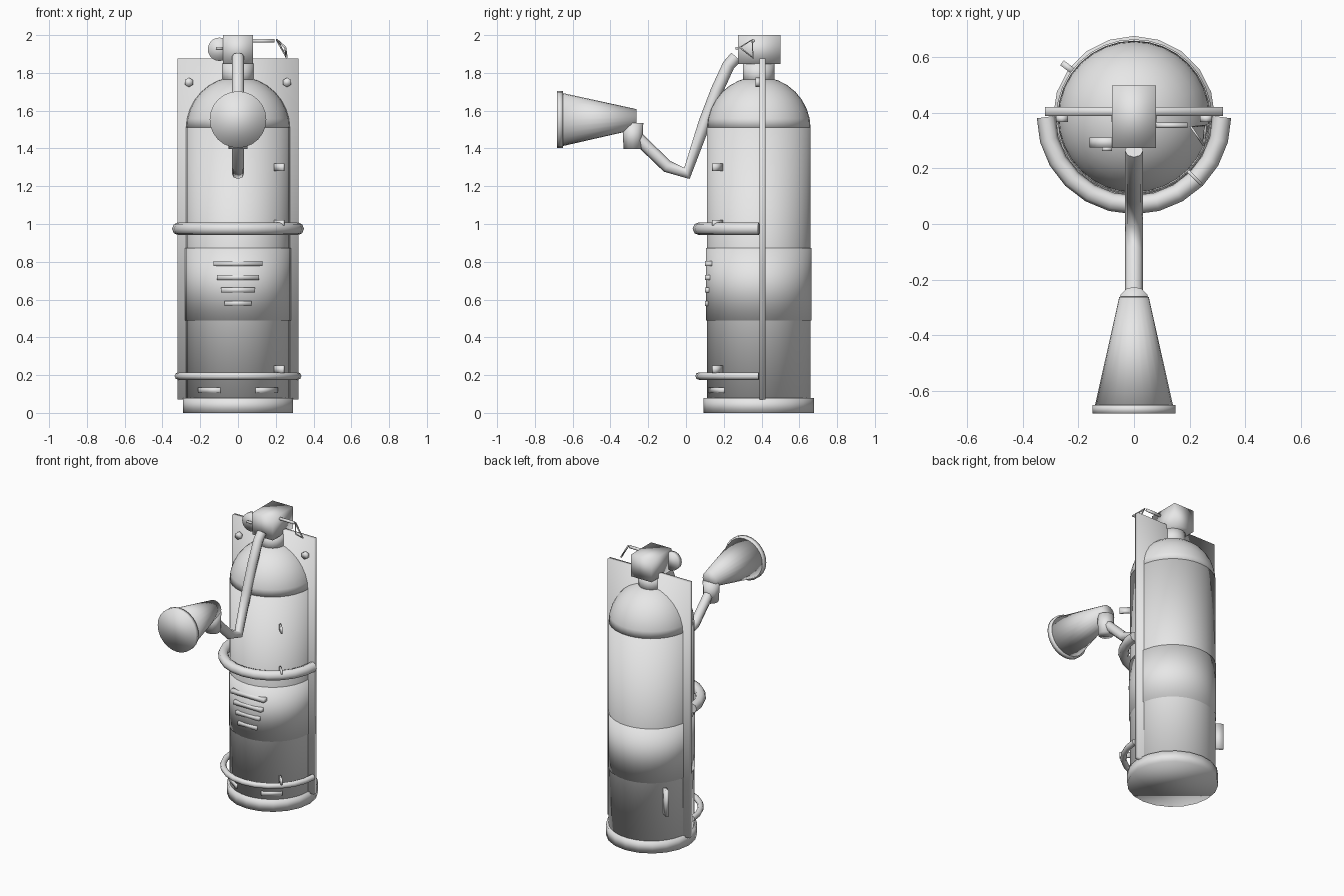
import bpy, bmesh, math
from mathutils import Matrix, Vector

if "Cube" in bpy.data.objects:
    bpy.data.objects.remove(bpy.data.objects["Cube"])

CY = 0.385  # tank axis in y
grey = bpy.data.materials.new("light grey")
grey.diffuse_color = (0.8, 0.8, 0.8, 1)
grey.use_nodes = True
grey.node_tree.nodes["Principled BSDF"].inputs["Base Color"].default_value = grey.diffuse_color


def finish(name, bm):
    bmesh.ops.recalc_face_normals(bm, faces=bm.faces)
    for f in bm.faces:
        f.smooth = True
    me = bpy.data.meshes.new(name)
    bm.to_mesh(me)
    bm.free()
    me.materials.append(grey)
    ob = bpy.data.objects.new(name, me)
    bpy.context.collection.objects.link(ob)
    return ob


def box(name, centre, size, angle=0.0):
    bm = bmesh.new()
    m = (Matrix.Translation(centre) @ Matrix.Rotation(angle, 4, 'Z')
         @ Matrix.Diagonal((*size, 1)))
    bmesh.ops.create_cube(bm, size=1, matrix=m)
    return finish(name, bm)


def cone(name, a, b, r1, r2, seg):
    """Capped round part from point a to point b."""
    a, b = Vector(a), Vector(b)
    d = b - a
    m = Matrix.Translation((a + b) / 2) @ d.to_track_quat('Z', 'Y').to_matrix().to_4x4()
    bm = bmesh.new()
    bmesh.ops.create_cone(bm, cap_ends=True, segments=seg, radius1=r1,
                          radius2=r2, depth=d.length, matrix=m)
    return finish(name, bm)


def tube(name, pts, r, cyclic=False, res=2):
    cu = bpy.data.curves.new(name, 'CURVE')
    cu.dimensions = '3D'
    cu.bevel_depth = r
    cu.bevel_resolution = res
    cu.use_fill_caps = True
    sp = cu.splines.new('POLY')
    sp.points.add(len(pts) - 1)
    for p, q in zip(sp.points, pts):
        p.co = (*q, 1)
    sp.use_cyclic_u = cyclic
    ob = bpy.data.objects.new(name, cu)
    cu.materials.append(grey)
    bpy.context.collection.objects.link(ob)
    bpy.ops.object.select_all(action='DESELECT')
    ob.select_set(True)
    bpy.context.view_layer.objects.active = ob
    bpy.ops.object.convert(target='MESH')


def upright(name, z0, z1, r, seg, r2=None):
    return cone(name, (0, CY, z0), (0, CY, z1), r, r if r2 is None else r2, seg)


def radial(name, deg, r, z, size):
    """Block on the tank side: size is (outward, sideways, up)."""
    a = math.radians(deg)
    return box(name, (r * math.cos(a), CY + r * math.sin(a), z), size, a)


# Tank body, foot and label sleeve
upright("tank_body", 0.07, 1.51, 0.275, 32)
upright("foot_ring", 0, 0.08, 0.292, 20)
upright("label_sleeve", 0.49, 0.872, 0.28, 32)

# Rounded shoulder, a closed half dome
bm = bmesh.new()
bmesh.ops.create_uvsphere(bm, u_segments=32, v_segments=16, radius=0.275,
                          matrix=Matrix.Translation((0, CY, 1.505)))
bmesh.ops.bisect_plane(bm, geom=bm.verts[:] + bm.edges[:] + bm.faces[:],
                       plane_co=(0, CY, 1.506), plane_no=(0, 0, 1), clear_inner=True)
bmesh.ops.holes_fill(bm, edges=[e for e in bm.edges if e.is_boundary])
finish("shoulder_dome", bm)

# Neck and valve head
upright("neck", 1.74, 1.85, 0.083, 20)
box("valve_head", (0, 0.387, 1.923), (0.16, 0.225, 0.154))

# Wall plate with bolts
box("wall_plate", (0, 0.405, 0.973), (0.64, 0.032, 1.805))
for s in (-1, 1):
    cone("bolt", (s * 0.26, 0.368, 1.75), (s * 0.26, 0.392, 1.75), 0.025, 0.025, 6)

# Half hoops holding the tank
for name, z, r in (("upper_hoop", 0.975, 0.034), ("lower_hoop", 0.195, 0.02)):
    arc = [math.pi * (1 + i / 12) for i in range(13)]
    tube(name, [(0.316 * math.cos(a), CY + 0.316 * math.sin(a), z) for a in arc], r)

# Label bars, each shorter than the one above
for z, w in ((0.79, 0.26), (0.717, 0.22), (0.65, 0.18), (0.58, 0.145)):
    box("label_bar", (0, 0.125, z), (w, 0.05, 0.026))

# Small plates and tabs around the tank
for deg in (236, 304):
    radial("lower_plate", deg, 0.262, 0.12, (0.03, 0.135, 0.03))
for z in (1.30, 1.0, 0.23):
    radial("side_tab", 315, 0.305, z, (0.075, 0.012, 0.04))
radial("rear_tab", 143, 0.295, 0.36, (0.06, 0.022, 0.18))

# Pressure gauge with needle
cone("gauge", (-0.098, 0.275, 1.925), (-0.098, 0.312, 1.925), 0.062, 0.062, 20)
box("gauge_needle", (-0.098, 0.27, 1.93), (0.036, 0.016, 0.012))

# Safety pin and pull ring
cone("safety_pin", (0.07, 0.355, 1.97), (0.192, 0.355, 1.97), 0.01, 0.01, 10)
tube("pull_ring", [(0.205, 0.35, 1.975), (0.25, 0.285, 1.935), (0.258, 0.355, 1.88)],
     0.006, cyclic=True, res=0)

# Bent hose
tube("hose", [(0, 0.265, 1.885), (0, 0.225, 1.84), (0, 0.165, 1.71), (0, 0.10, 1.54),
              (0, 0.005, 1.268), (0, -0.10, 1.305), (0, -0.255, 1.455)], 0.033)

# Horn: elbow, flared cone and lip
cone("horn_elbow", (0, -0.281, 1.398), (0, -0.281, 1.535), 0.05, 0.055, 12)
cone("horn_cone", (0, -0.262, 1.555), (0, -0.66, 1.553), 0.053, 0.142, 24)
cone("horn_lip", (0, -0.652, 1.553), (0, -0.683, 1.553), 0.15, 0.15, 24)
